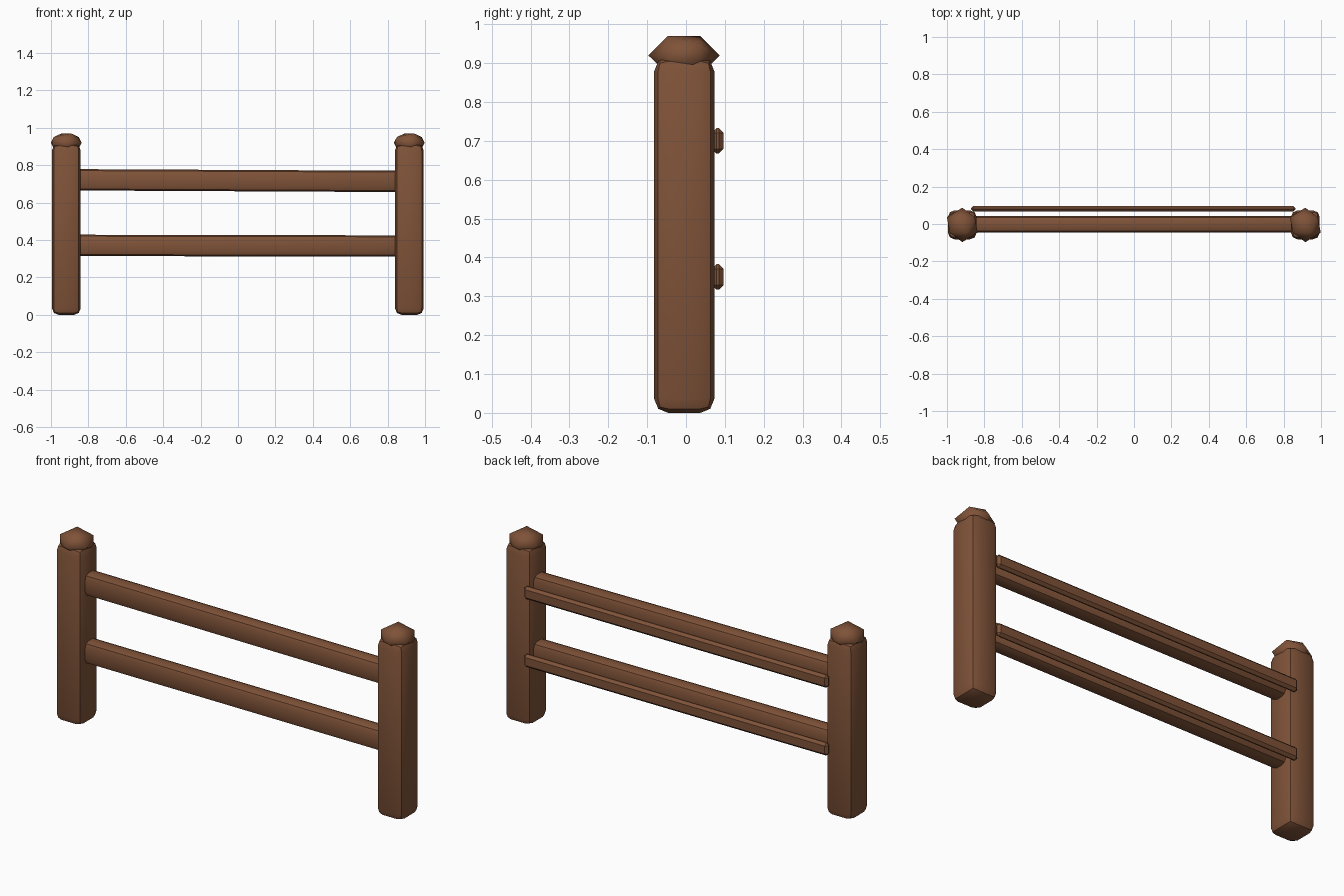
import bpy, bmesh, math
from mathutils import Matrix, Vector

if "Cube" in bpy.data.objects:
    bpy.data.objects.remove(bpy.data.objects["Cube"])

wood = bpy.data.materials.new("brown_wood")
wood.diffuse_color = (0.214, 0.086, 0.040, 1)
wood.use_nodes = True
wood.node_tree.nodes["Principled BSDF"].inputs["Base Color"].default_value = wood.diffuse_color


def finish(bm, name, angle):
    me = bpy.data.meshes.new(name)
    bm.to_mesh(me)
    bm.free()
    me.materials.append(wood)
    ob = bpy.data.objects.new(name, me)
    bpy.context.collection.objects.link(ob)
    bpy.ops.object.select_all(action='DESELECT')
    ob.select_set(True)
    bpy.context.view_layer.objects.active = ob
    bpy.ops.object.shade_smooth_by_angle(angle=math.radians(angle))
    return ob


def rounded_box(name, lo, hi, bevel, segments, tilt=0.0):
    """Bevelled box between two corners; tilt is the drop in z along x."""
    lo, hi = Vector(lo), Vector(hi)
    bm = bmesh.new()
    bmesh.ops.create_cube(bm, size=1)
    for v in bm.verts:
        v.co = (lo + hi) / 2 + v.co * (hi - lo)
    bmesh.ops.bevel(bm, geom=bm.edges[:], offset=bevel, segments=segments,
                    profile=0.5, affect='EDGES')
    for v in bm.verts:
        v.co.z -= tilt * v.co.x
    return finish(bm, name, 30)


# Posts, each with a flattened icosahedron cap lying on its side
for side, x in (("left", -0.918), ("right", 0.916)):
    rounded_box(side + "_post", (x - 0.077, -0.082, 0), (x + 0.077, 0.073, 0.915),
                0.036, 2)
    bm = bmesh.new()
    bmesh.ops.create_icosphere(bm, subdivisions=1, radius=1,
                               matrix=Matrix.Rotation(math.pi / 2, 4, 'X'))
    for v in bm.verts:
        v.co = Vector((x + v.co.x * 0.092, -0.005 + v.co.y * 0.092,
                       0.92 + v.co.z * 0.059))
    finish(bm, side + "_post_cap", 180)

# Thick rails between the posts and thin slats behind them
for level, z, zs, tilt in (("upper", 0.718, 0.70, 0.005), ("lower", 0.370, 0.35, 0.002)):
    rounded_box(level + "_rail", (-0.89, -0.045, z - 0.057), (0.89, 0.042, z + 0.057),
                0.027, 2, tilt)
    rounded_box(level + "_back_slat", (-0.872, 0.066, zs - 0.033),
                (0.864, 0.097, zs + 0.033), 0.0125, 1)
